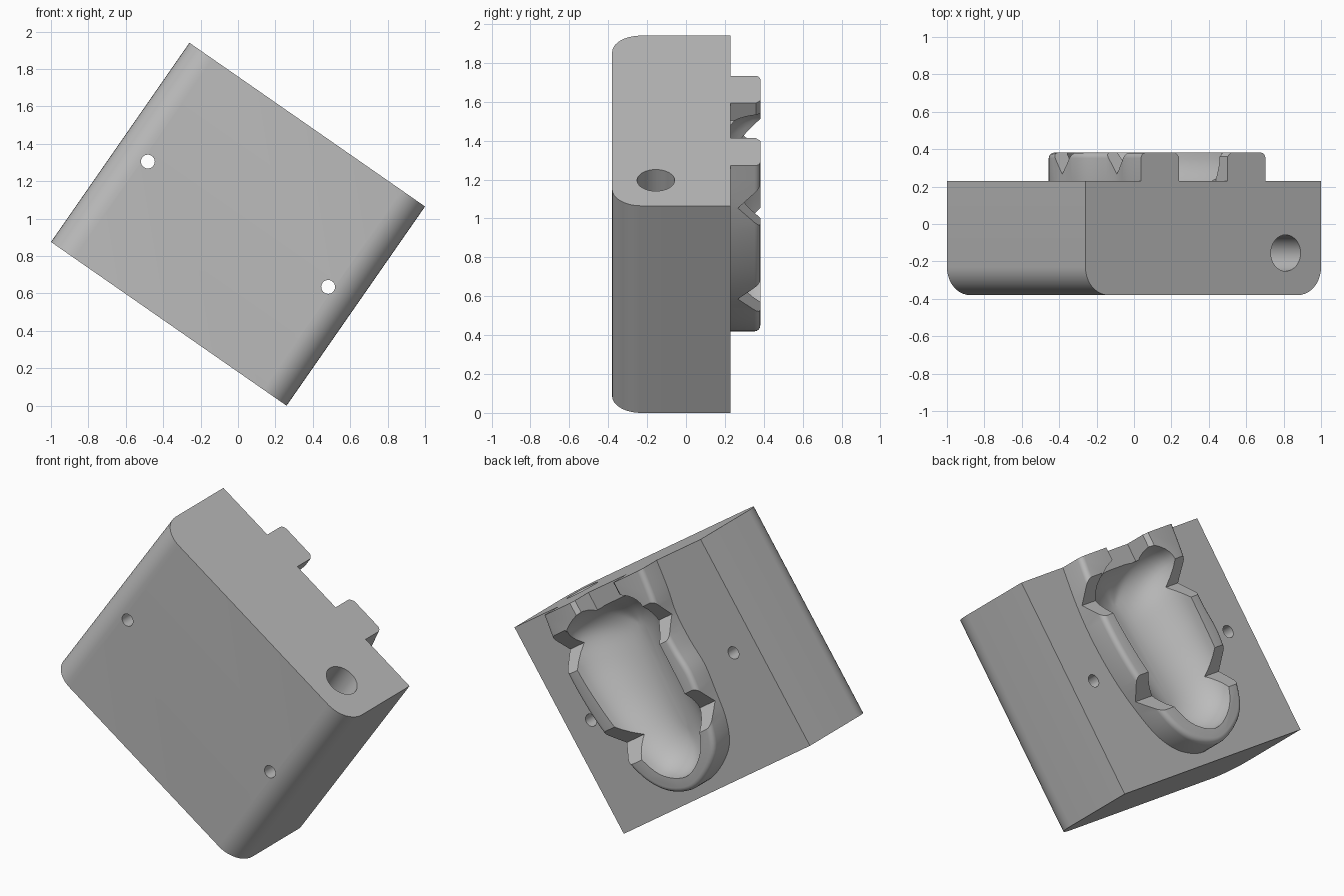
import bpy, bmesh, math
from mathutils import Matrix, Vector

if "Cube" in bpy.data.objects:
    bpy.data.objects.remove(bpy.data.objects["Cube"], do_unlink=True)

HALF_U, HALF_V = 0.767, 0.6485      # half size of the block face
FRONT, BACK, RIM = -0.38, 0.23, 0.382
TILT = math.radians(34.8)

grey = bpy.data.materials.new("plain grey")
grey.use_nodes = True
grey.diffuse_color = (0.5, 0.5, 0.5, 1)
grey.node_tree.nodes["Principled BSDF"].inputs["Base Color"].default_value = (0.5, 0.5, 0.5, 1)


def place(a, b):
    """Face fractions (from the top corner) to block coordinates."""
    return (-HALF_U + 2 * HALF_U * a, HALF_V - 2 * HALF_V * b)


def spline(pts, closed, steps=5):
    """Smooth curve through the points."""
    pts = [Vector(p) for p in pts]
    n = len(pts)
    get = (lambda i: pts[i % n]) if closed else (lambda i: pts[max(0, min(n - 1, i))])
    out = []
    for i in range(n if closed else n - 1):
        p, q, r, s = (get(i + k) for k in (-1, 0, 1, 2))
        for k in range(steps):
            t = k / steps
            out.append(0.5 * (2 * q + (r - p) * t + (2 * p - 5 * q + 4 * r - s) * t ** 2
                              + (3 * q - p - 3 * r + s) * t ** 3))
    return out if closed else out + [pts[-1]]


def loft(name, rings, bevel=None):
    """Solid skinned through rings of 3D points, capped at both ends."""
    bm = bmesh.new()
    loops = [[bm.verts.new(p) for p in ring] for ring in rings]
    n = len(loops[0])
    for a, b in zip(loops, loops[1:]):
        for i in range(n):
            bm.faces.new((a[i], a[(i + 1) % n], b[(i + 1) % n], b[i]))
    bm.faces.new(loops[0])
    bm.faces.new(loops[-1])
    bmesh.ops.recalc_face_normals(bm, faces=bm.faces)
    if bevel:
        edges = [e for e in bm.edges if bevel(e)]
        bmesh.ops.bevel(bm, geom=edges, offset=0.03, segments=4, profile=0.5,
                        affect='EDGES', clamp_overlap=False)
    mesh = bpy.data.meshes.new(name)
    bm.to_mesh(mesh)
    bm.free()
    obj = bpy.data.objects.new(name, mesh)
    bpy.context.collection.objects.link(obj)
    mesh.materials.append(grey)
    return obj


def rod(name, centre, radius, axis, start, end):
    """Round cutter along y or z."""
    ring = [(radius * math.cos(i * math.tau / 32), radius * math.sin(i * math.tau / 32)) for i in range(32)]
    if axis == 'Y':
        return loft(name, [[(centre[0] + p, d, centre[1] + q) for p, q in ring] for d in (start, end)])
    return loft(name, [[(centre[0] + p, centre[1] + q, d) for p, q in ring] for d in (start, end)])


def combine(target, other, operation):
    """Boolean the other part into the target and remove it."""
    other.hide_render = True
    mod = target.modifiers.new(operation.lower(), 'BOOLEAN')
    mod.operation, mod.object, mod.solver = operation, other, 'EXACT'
    bpy.context.view_layer.objects.active = target
    bpy.ops.object.modifier_apply(modifier=mod.name)
    bpy.data.objects.remove(other, do_unlink=True)


# Block with two rounded front edges
R = 0.15
profile = [(HALF_U, BACK), (-HALF_U, BACK)]
for side in (-1, 1):
    for i in range(11):
        t = math.pi / 2 * i / 10
        t = t if side < 0 else math.pi / 2 - t
        profile.append((side * (HALF_U - R + R * math.cos(t)), FRONT + R - R * math.sin(t)))
block = loft("mould_block", [[(x, y, z) for x, y in profile] for z in (-HALF_V, HALF_V)])

# Raised rim on the back, rounded along its top edge
outer = [(.236, 0), (.252, .13), (.272, .24), (.274, .37), (.266, .49), (.279, .61), (.298, .74),
         (.345, .85), (.435, .92), (.53, .947), (.63, .91), (.70, .827), (.745, .70), (.78, .53),
         (.794, .35), (.788, .18), (.764, 0)]
path = spline([place(*p) for p in outer], False)


def rim_edge(e):
    a, b = (v.co for v in e.verts)
    top = min(a.y, b.y) > RIM - 1e-4
    return top and not (a.z > HALF_V - 1e-4 and b.z > HALF_V - 1e-4)


rim = loft("raised_rim", [[(u, y, v) for u, v in path] for y in (0.1, RIM)], rim_edge)
combine(block, rim, 'UNION')

# Scooped cavity inside the rim
inner = [(.50, .05), (.385, .06), (.315, .13), (.325, .26), (.327, .42), (.332, .58), (.353, .73),
         (.41, .83), (.51, .885), (.61, .84), (.665, .74), (.70, .6), (.725, .45), (.738, .27),
         (.72, .13), (.62, .06)]
lip = spline([place(*p) for p in inner], True)
cu, cv = place(.52, .45)
rings = [[(u, 0.5, v) for u, v in lip]]
for i in range(11):
    t = math.radians(84) * i / 10
    s = math.cos(t)
    ring = []
    for u, v in lip:
        sv = 1 - 0.45 * (1 - s)
        depth = 0.24 + 0.06 * v
        ring.append((cu + (u - cu) * s, RIM - depth * math.sin(t), cv + (v - cv) * sv))
    rings.append(ring)
combine(block, loft("cavity_cutter", rings), 'DIFFERENCE')

# Open slot through the end of the rim
slot = [(-.158, BACK), (.158, BACK), (.158, .36), (.19, .39), (.19, .5), (-.19, .5), (-.19, .39), (-.158, .36)]
combine(block, loft("slot_cutter", [[(x, y, z) for x, y in slot] for z in (0.54, 0.75)]), 'DIFFERENCE')

# Four V grooves across the rim
for a, b, side in ((.265, .235, 1), (.29, .65, 1), (.79, .185, -1), (.755, .65, -1)):
    u, v = place(a, b)
    vee = [(v, .267), (v + .2, .467), (v - .2, .467)]
    ends = (u - .1 * side, u + .14 * side)
    combine(block, loft("groove_cutter", [[(x, y, z) for z, y in vee] for x in ends]), 'DIFFERENCE')

# Two through holes and one blind pocket in the end
for x in (-.587, .587):
    combine(block, rod("pin_hole_cutter", (x, 0), .037, 'Y', -1, 1), 'DIFFERENCE')
combine(block, rod("pocket_cutter", (.537, -.155), .097, 'Z', .12, 1), 'DIFFERENCE')

# Stand the block tilted on its corner
height = HALF_U * math.sin(TILT) + HALF_V * math.cos(TILT)
block.data.transform(Matrix.Translation((0, 0, height)) @ Matrix.Rotation(TILT, 4, 'Y'))
bpy.ops.object.select_all(action='DESELECT')
block.select_set(True)
bpy.context.view_layer.objects.active = block
bpy.ops.object.shade_smooth_by_angle(angle=math.radians(30))
